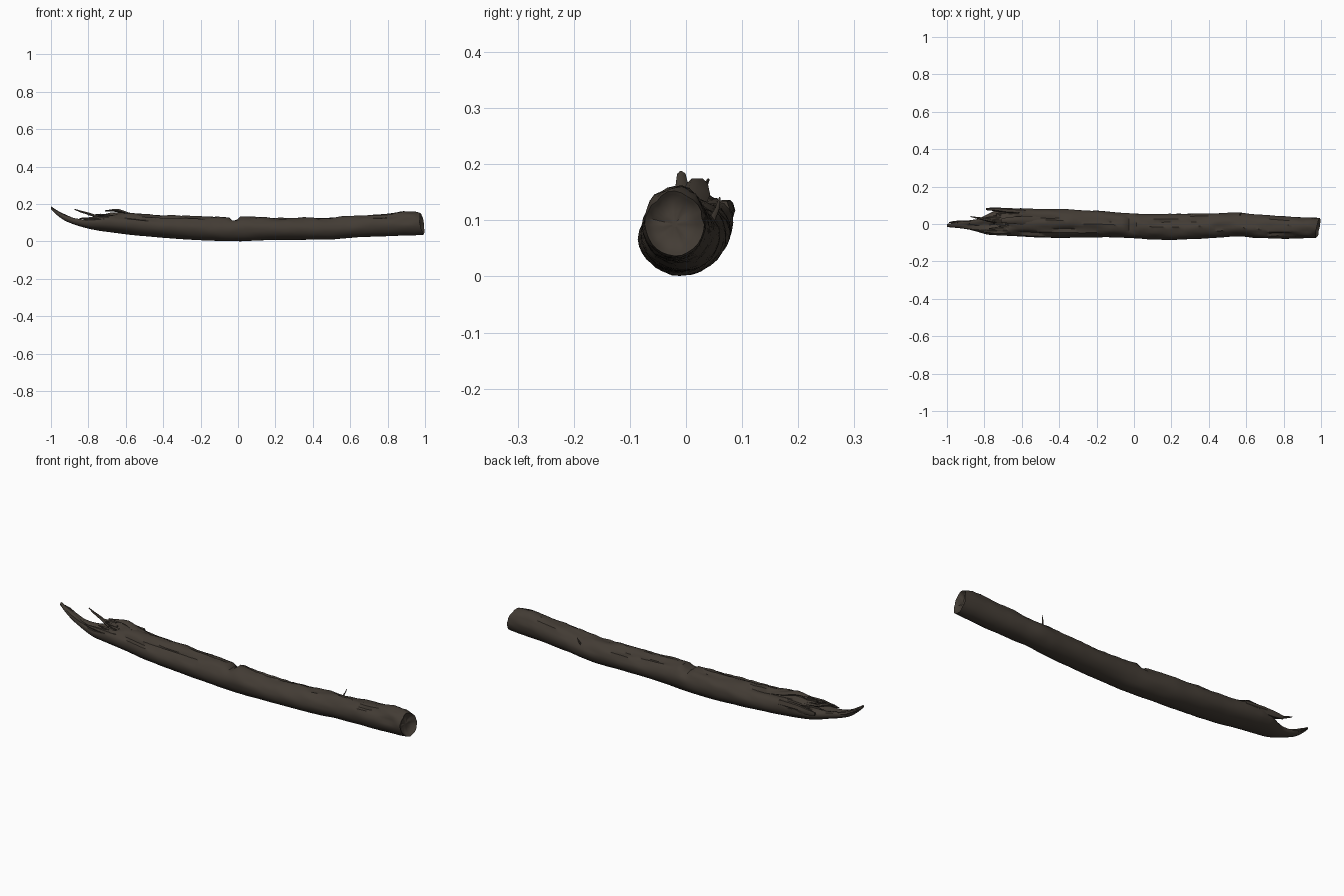
import bpy, math, random
from mathutils import Vector, noise

random.seed(4)
bark = bpy.data.materials.new("dark_bark")
bark.diffuse_color = (0.056, 0.045, 0.035, 1)

SIDES = 28


def make(name, verts, faces, angle=40):
    me = bpy.data.meshes.new(name)
    me.from_pydata(verts, [], faces)
    me.materials.append(bark)
    ob = bpy.data.objects.new(name, me)
    bpy.context.collection.objects.link(ob)
    bpy.ops.object.select_all(action='DESELECT')
    ob.select_set(True)
    bpy.context.view_layer.objects.active = ob
    bpy.ops.object.mode_set(mode='EDIT')
    bpy.ops.mesh.select_all(action='SELECT')
    bpy.ops.mesh.normals_make_consistent(inside=False)
    bpy.ops.object.mode_set(mode='OBJECT')
    bpy.ops.object.shade_smooth_by_angle(angle=math.radians(angle))
    return ob


def loft(name, rings):
    n = len(rings[0])
    verts = [v for r in rings for v in r]
    faces = [(i*n+j, i*n+(j+1) % n, (i+1)*n+(j+1) % n, (i+1)*n+j)
             for i in range(len(rings)-1) for j in range(n)]
    faces.append(tuple(range(n)))
    faces.append(tuple((len(rings)-1)*n + j for j in range(n)))
    return make(name, verts, faces)


# trunk outline: x, y min, y max, z min, z max
prof = [(-1.0, -.016, .000, .172, .187), (-.97, -.019, .006, .142, .167),
        (-.93, -.022, .014, .112, .147), (-.88, -.030, .020, .092, .132),
        (-.83, -.044, .028, .076, .130), (-.79, -.056, .050, .066, .132),
        (-.74, -.060, .074, .058, .140), (-.68, -.063, .084, .049, .153),
        (-.60, -.066, .084, .039, .153), (-.50, -.073, .081, .028, .143),
        (-.40, -.074, .079, .020, .139), (-.20, -.071, .071, .006, .132),
        (-.06, -.072, .060, .001, .126), (.02, -.077, .054, .001, .132),
        (.10, -.083, .053, .005, .131), (.22, -.085, .054, .009, .123),
        (.40, -.077, .056, .009, .126), (.50, -.069, .059, .010, .128),
        (.58, -.067, .060, .017, .132), (.65, -.075, .052, .023, .137),
        (.80, -.078, .041, .028, .150), (.88, -.078, .037, .031, .160),
        (.95, -.075, .035, .033, .157), (.985, -.073, .033, .037, .148)]

# bark hollows: x, angle, half length, half angle, depth
dents = [(-.02, 85, .022, 50, .020), (.20, 70, .14, 15, .013), (.34, 58, .06, 12, .010),
         (.80, 128, .08, 13, .010), (.60, 80, .06, 14, .007), (.90, 160, .05, 15, .008),
         (-.35, 112, .18, 9, .010), (-.58, 138, .13, 9, .011), (-.52, 62, .15, 11, .014),
         (-.70, 35, .09, 13, .014), (-.18, 75, .10, 10, .008), (-.72, 105, .06, 22, .018),
         (-.82, 92, .08, 45, .026)]


def outline(x):
    for a, b in zip(prof, prof[1:]):
        if x <= b[0]:
            t = (x - a[0]) / (b[0] - a[0])
            return [a[k] + (b[k] - a[k]) * t for k in range(1, 5)]
    return prof[-1][1:]


def ring(x):
    y0, y1, z0, z1 = outline(x)
    cy, cz, ry, rz = (y0+y1)/2, (z0+z1)/2, (y1-y0)/2, (z1-z0)/2
    pts = []
    for j in range(SIDES):
        deg = 360 * j / SIDES
        a = math.radians(deg)
        c, s = math.cos(a), math.sin(a)
        rough = 0.0015 + 0.005 * max(0, s + .25)
        off = rough * noise.noise(Vector((x*9, c*2.6, s*2.6)))
        off += rough * .6 * noise.noise(Vector((x*24, c*6, s*6 + 9)))
        for dx, da, lx, la, dep in dents:
            q = ((x-dx)/lx)**2 + (((deg-da+180) % 360 - 180)/la)**2
            if q < 3:
                off -= dep * math.exp(-q*q)
        off *= min(1, ry/.045)
        y, z = cy + (ry+off)*c, cz + (rz+off)*s
        # slanted sawn end
        e = max(0, (x-.93)/.055)
        px = x + e*(.2*(y+.02) - .15*(z-.09) + .007*noise.noise(Vector((c*2, s*2, 5))))
        pts.append(Vector((min(px, 1), y, max(z, 0))))
    return pts


# trunk with its long upturned tongue and dished right end
N = 100
rings = [ring(-1 + 1.985*i/N) for i in range(N+1)]
end = rings[-1]
mid = sum(end, Vector()) / SIDES
for k, depth in ((.9, .006), (.72, .016), (.4, .020), (.1, .018)):
    rings.append([mid + (p-mid)*k - Vector((depth + .004*noise.noise(p*30), 0, 0)) for p in end])
loft("log_trunk", rings)


# tapered pieces of torn wood: points are x, y, z, half width, half height
def splinter(name, pts, n=6):
    rs = []
    for x, y, z, w, h in pts:
        rs.append([Vector((x, y + w*math.cos(math.tau*j/n), z + h*math.sin(math.tau*j/n)))
                   for j in range(n)])
    loft(name, rs)


splinter("spike_splinter", [(-.74, .015, .125, .012, .010), (-.79, .024, .146, .009, .008),
                            (-.84, .033, .160, .005, .006), (-.875, .040, .172, .002, .003)])
splinter("side_splinter", [(-.58, .066, .115, .014, .022), (-.68, .072, .119, .014, .020),
                           (-.75, .079, .118, .009, .016), (-.79, .080, .119, .006, .009)])
splinter("top_flap", [(-.50, .015, .130, .022, .008), (-.58, .017, .146, .026, .009),
                      (-.64, .020, .165, .019, .011), (-.67, .020, .167, .017, .007),
                      (-.71, .018, .164, .010, .003)])
splinter("tongue_fork", [(-.86, .006, .108, .012, .012), (-.92, .010, .130, .010, .010),
                         (-.965, .011, .155, .005, .008), (-.99, .008, .168, .002, .003)])
splinter("front_splinter", [(-.66, -.045, .115, .014, .016), (-.75, -.044, .122, .011, .012),
                            (-.82, -.036, .123, .005, .006), (-.85, -.032, .124, .002, .002)])

# twig stub on the back
splinter("twig_stub", [(.565, .048, .105, .006, .006), (.572, .056, .122, .004, .004),
                       (.578, .060, .140, .0015, .002)])

# small ragged shards along the break
for i in range(9):
    a = math.radians(15 + 17*i)
    y, z = .012 + .055*math.cos(a), .097 + .042*math.sin(a)
    x = -.66 - random.uniform(0, .05)
    L = random.uniform(.05, .11)
    splinter("break_shard", [(x, y, z, .012, .008),
                             (x-L*.6, y*.95, z+.004, .009, .006),
                             (x-L, y*.92, z+.007, .002, .002)], 5)
